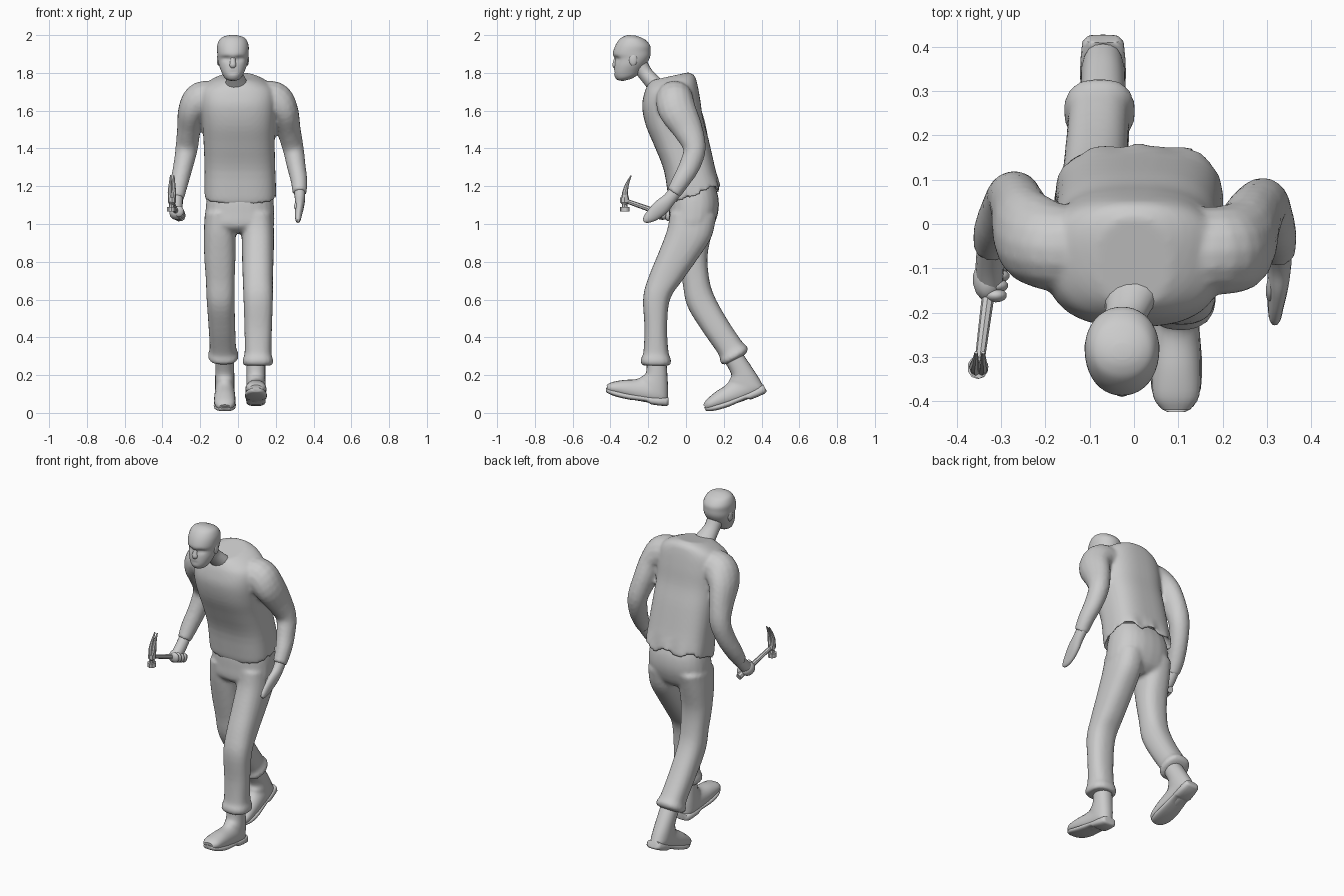
import bpy, bmesh, math
from mathutils import Vector, Matrix

X, Y = Vector((1, 0, 0)), Vector((0, 1, 0))


def spline(rows, k=4):
    """Catmull-Rom interpolation of rows of numbers."""
    p = [rows[0]] + list(rows) + [rows[-1]]
    out = []
    for i in range(1, len(p) - 2):
        for s in range(k):
            t = s / k
            out.append([0.5 * (2 * b + (c - a) * t + (2 * a - 5 * b + 4 * c - d) * t * t
                               + (3 * b - a - 3 * c + d) * t ** 3)
                        for a, b, c, d in zip(*p[i - 1:i + 3])])
    return out + [list(rows[-1])]


def loft(bm, frames, n=20, e=2.0, e_end=None):
    """Skin superellipse rings (centre, axis a, axis b) and cap the ends."""
    def f(v, p):
        return math.copysign(abs(v) ** (2 / p), v)
    rings = []
    for j, (c, a, b) in enumerate(frames):
        p = e + ((e_end or e) - e) * j / (len(frames) - 1)
        rings.append([bm.verts.new(c + a * f(math.cos(2 * math.pi * i / n), p)
                                   + b * f(math.sin(2 * math.pi * i / n), p)) for i in range(n)])
    for r, s in zip(rings, rings[1:]):
        for i in range(n):
            bm.faces.new((r[i], r[(i + 1) % n], s[(i + 1) % n], s[i]))
    bm.faces.new(rings[0])
    bm.faces.new(rings[-1])


def band(bm, rows, n=24, e=2.4, k=4, e_end=None):
    """Rows: front y, z, back y, z, centre x, half width."""
    loft(bm, [(Vector((x, (y0 + y1) / 2, (z0 + z1) / 2)), X * w,
               Vector((0, (y1 - y0) / 2, (z1 - z0) / 2)))
              for y0, z0, y1, z1, x, w in spline(rows, k)], n, e, e_end)


def tube(bm, rows, ref=Y, n=16, k=4, e=2.0):
    """Rows: x, y, z, radius along ref, radius across."""
    r = spline(rows, k)
    p = [Vector(q[:3]) for q in r]
    fr = []
    for i, q in enumerate(r):
        t = (p[min(i + 1, len(p) - 1)] - p[max(i - 1, 0)]).normalized()
        a = (ref - t * t.dot(ref)).normalized()
        fr.append((p[i], a * q[3], t.cross(a) * q[4]))
    loft(bm, fr, n, e)


def blob(bm, c, r):
    bmesh.ops.create_uvsphere(bm, u_segments=14, v_segments=9, radius=1,
                              matrix=Matrix.Translation(c) @ Matrix.Diagonal((*r, 1)))


def finish(name, bm, voxel=0, angle=50):
    bmesh.ops.recalc_face_normals(bm, faces=bm.faces[:])
    me = bpy.data.meshes.new(name)
    bm.to_mesh(me)
    bm.free()
    ob = bpy.data.objects.new(name, me)
    bpy.context.collection.objects.link(ob)
    bpy.context.view_layer.objects.active = ob
    ob.select_set(True)
    if voxel:
        m = ob.modifiers.new("merge", 'REMESH')
        m.mode, m.voxel_size, m.use_smooth_shade = 'VOXEL', voxel, True
        s = ob.modifiers.new("relax", 'SMOOTH')
        s.factor, s.iterations = 0.5, 3
    else:
        bpy.ops.object.shade_smooth_by_angle(angle=math.radians(angle))
    ob.select_set(False)
    return ob


# trousers: pelvis, forward leg, trailing leg, each with a rolled cuff
bm = bmesh.new()
band(bm, [(-.06, 1.21, .145, 1.22, .01, .16), (-.085, 1.14, .17, 1.15, .01, .175),
          (-.09, 1.06, .172, 1.07, .01, .182), (-.088, .99, .145, .99, .008, .18),
          (-.05, .955, .10, .95, .008, .13)])
band(bm, [(-.085, 1.06, .16, 1.04, .1, .085), (-.1, .97, .135, .93, .105, .086),
          (-.145, .85, .065, .82, .105, .084), (-.198, .72, -.02, .7, .105, .08),
          (-.227, .61, -.085, .6, .107, .078), (-.22, .45, -.1, .45, .107, .073),
          (-.226, .32, -.092, .32, .106, .071), (-.24, .285, -.08, .285, .105, .08),
          (-.235, .255, -.082, .255, .105, .078), (-.2, .25, -.11, .25, .105, .05)])
band(bm, [(-.08, 1.06, .165, 1.06, -.09, .085), (-.07, .95, .14, .96, -.096, .085),
          (-.045, .82, .115, .84, -.096, .083), (-.02, .7, .12, .73, -.094, .077),
          (.005, .57, .145, .63, -.092, .074), (.082, .44, .215, .5, -.086, .071),
          (.172, .31, .295, .38, -.08, .07), (.18, .272, .325, .35, -.078, .08),
          (.195, .255, .325, .325, -.078, .077), (.22, .26, .3, .3, -.078, .05)])
finish("trousers", bm, .011)

# loose shirt with hollow wavy hem, merged with both sleeves
bm = bmesh.new()
band(bm, [(-.03, 1.22, .12, 1.25, .012, .15), (-.06, 1.15, .15, 1.215, .012, .172),
          (-.087, 1.11, .18, 1.185, .012, .189), (-.116, 1.28, .151, 1.31, .01, .187),
          (-.166, 1.41, .119, 1.45, .006, .188), (-.212, 1.52, .09, 1.56, .003, .193),
          (-.232, 1.62, .075, 1.66, 0, .2), (-.22, 1.695, .06, 1.74, 0, .19),
          (-.203, 1.735, .045, 1.785, 0, .14), (-.185, 1.76, .015, 1.803, 0, .085)], n=56, e=3.2, e_end=2.3)
for v in bm.verts:
    w = max(0, 1.27 - v.co.z) / .09
    if v.co.y > .08 and w > 0:
        v.co.z += .016 * w * math.sin(42 * v.co.x + 1)
        v.co.y += .005 * w * math.sin(60 * v.co.x)
tube(bm, [(.1, -.06, 1.66, .1, .09), (.19, -.06, 1.655, .1, .1), (.242, -.045, 1.6, .1, .078),
          (.268, .01, 1.5, .08, .064), (.292, .045, 1.4, .06, .056), (.308, .02, 1.31, .056, .05),
          (.323, -.025, 1.23, .048, .044), (.326, -.065, 1.165, .04, .038)])
tube(bm, [(-.1, -.06, 1.66, .1, .09), (-.19, -.05, 1.655, .1, .1), (-.24, -.02, 1.6, .1, .078),
          (-.26, .03, 1.5, .08, .063), (-.272, .06, 1.4, .06, .059), (-.292, .035, 1.3, .056, .052),
          (-.315, -.015, 1.2, .048, .047), (-.324, -.055, 1.135, .038, .038)])
finish("shirt", bm, .01)

# relaxed hand with thumb
bm = bmesh.new()
tube(bm, [(.326, -.05, 1.18, .034, .03), (.328, -.09, 1.13, .035, .027), (.325, -.13, 1.09, .042, .024),
          (.32, -.175, 1.05, .036, .019), (.318, -.21, 1.025, .022, .014), (.318, -.225, 1.017, .008, .007)])
tube(bm, [(.318, -.115, 1.115, .014, .014), (.308, -.15, 1.095, .012, .011), (.306, -.17, 1.08, .006, .006)])
finish("open_hand", bm)

# gripping hand wrapped around the hammer handle
bm = bmesh.new()
tube(bm, [(-.322, -.04, 1.15, .033, .031), (-.325, -.09, 1.095, .034, .032), (-.325, -.13, 1.06, .034, .03)])
blob(bm, (-.33, -.125, 1.06), (.034, .05, .038))
for i in range(4):
    blob(bm, (-.303 - .003 * i, -.095 - .022 * i, 1.045 + .007 * i), (.026, .016, .03))
finish("gripping_hand", bm)

# hammer
bm = bmesh.new()
tube(bm, [(-.313, -.06, 1.03, .018, .018), (-.318, -.1, 1.045, .017, .017), (-.33, -.17, 1.07, .014, .014),
          (-.35, -.325, 1.125, .011, .012)], ref=X, n=8, k=2)
finish("hammer_handle", bm, angle=30)
bm = bmesh.new()
tube(bm, [(-.352, -.324, 1.065, .026, .024), (-.352, -.324, 1.09, .026, .024)], n=10, k=1)
tube(bm, [(-.352, -.324, 1.085, .016, .014), (-.351, -.325, 1.105, .015, .014),
          (-.35, -.325, 1.115, .024, .021), (-.35, -.325, 1.14, .024, .021)], n=8, k=1)
for s in (-1, 1):
    tube(bm, [(-.35 + s * .006, -.323, 1.13, .02, .014), (-.35 + s * .01, -.322, 1.17, .015, .012),
              (-.349 + s * .009, -.31, 1.215, .009, .008), (-.348 + s * .008, -.29, 1.257, .003, .004)], n=8, k=2)
finish("hammer_head", bm, angle=30)

# head with eye sockets, mouth line, nose and ears
cx = -.027
bm = bmesh.new()
band(bm, [(-.335, 1.757, -.29, 1.768, cx, .022), (-.365, 1.764, -.255, 1.79, cx, .045),
          (-.38, 1.79, -.23, 1.82, cx, .06), (-.38, 1.83, -.205, 1.855, cx, .074),
          (-.376, 1.87, -.19, 1.885, cx, .08), (-.387, 1.9, -.187, 1.915, cx, .083),
          (-.374, 1.945, -.19, 1.945, cx, .083), (-.35, 1.98, -.215, 1.975, cx, .07),
          (-.325, 1.995, -.245, 1.99, cx, .047), (-.305, 2.0, -.27, 1.998, cx, .02)], n=40, e=2.1)
for v in bm.verts:
    if v.co.y < -.3:
        dx = v.co.x - cx
        eye = math.hypot((abs(dx) - .034) / .03, (v.co.z - 1.876) / .02)
        mouth = math.hypot(dx / .03, (v.co.z - 1.803) / .01)
        v.co.y += .012 * max(0, 1 - eye) + .007 * max(0, 1 - mouth)
tube(bm, [(cx, -.366, 1.89, .01, .012), (cx, -.373, 1.86, .012, .015), (cx, -.375, 1.84, .015, .018),
          (cx, -.37, 1.826, .008, .012)], n=10)
for s in (-1, 1):
    blob(bm, (cx + s * .076, -.28, 1.87), (.009, .022, .032))
finish("head", bm)
bm = bmesh.new()
tube(bm, [(-.026, -.25, 1.85, .045, .048), (-.022, -.218, 1.8, .04, .045),
          (-.012, -.18, 1.755, .042, .055), (0, -.13, 1.7, .05, .075)])
finish("neck", bm)

# boots: upper and sole, the trailing one pitched onto its toe
UPPER = [(-.208, .29, -.105, .29, 0, .05), (-.211, .215, -.098, .19, 0, .05), (-.233, .193, -.095, .1, 0, .051),
         (-.25, .183, -.108, .05, 0, .051), (-.275, .177, -.2, .055, 0, .053), (-.33, .174, -.3, .075, 0, .056),
         (-.39, .163, -.385, .1, 0, .052), (-.42, .148, -.416, .11, 0, .032)]
SOLE = [(-.092, .082, -.093, .045, 0, .03), (-.105, .082, -.107, .036, 0, .047), (-.19, .087, -.185, .045, 0, .052),
        (-.21, .09, -.21, .06, 0, .05), (-.3, .102, -.3, .07, 0, .058), (-.37, .118, -.37, .086, 0, .056),
        (-.41, .13, -.41, .102, 0, .04), (-.424, .134, -.424, .112, 0, .02)]
pivot = Vector((0, -.11, .04))
for name, spot, ang in (("front_boot", (.095, -.11, .04), 0), ("rear_boot", (-.07, .414, .105), 30)):
    bm = bmesh.new()
    band(bm, UPPER, n=20, e=2.2)
    band(bm, SOLE, n=20, e=3, k=2)
    bmesh.ops.transform(bm, verts=bm.verts[:], matrix=Matrix.Translation(spot)
                        @ Matrix.Rotation(math.radians(ang), 4, 'X') @ Matrix.Translation(-pivot))
    finish(name, bm)
